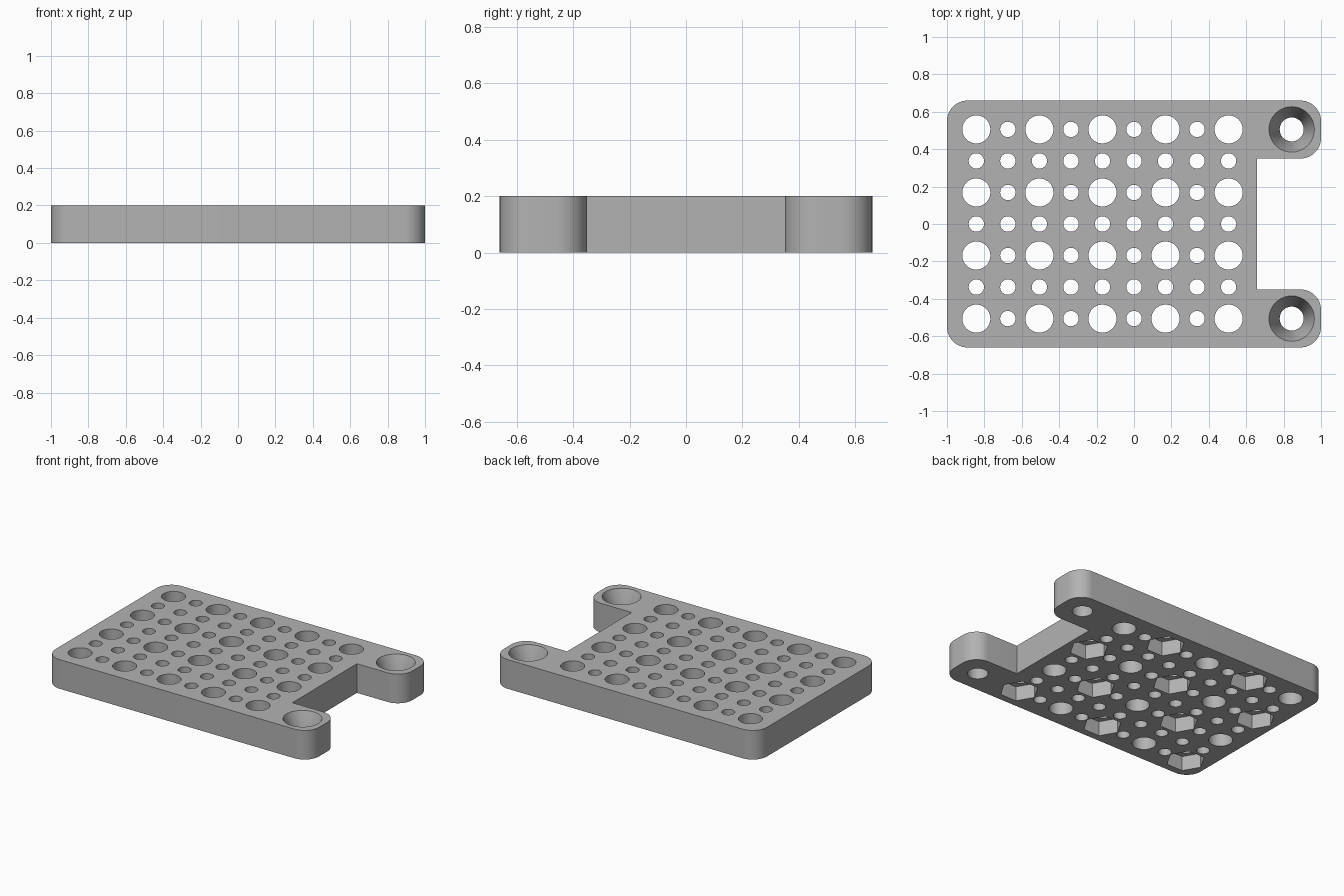
import bpy, bmesh, math
from mathutils import Matrix, Vector

if "Cube" in bpy.data.objects:
    bpy.data.objects.remove(bpy.data.objects["Cube"])

THICK, PITCH, HALF_Y, CORNER = 0.2, 0.1686, 0.66, 0.11

grey = bpy.data.materials.new("plain grey")
grey.use_nodes = True
colour = (0.45, 0.45, 0.45, 1)
grey.diffuse_color = colour
grey.node_tree.nodes["Principled BSDF"].inputs["Base Color"].default_value = colour


def make_object(name, bm):
    bmesh.ops.recalc_face_normals(bm, faces=bm.faces)
    mesh = bpy.data.meshes.new(name)
    bm.to_mesh(mesh)
    bm.free()
    mesh.materials.append(grey)
    obj = bpy.data.objects.new(name, mesh)
    bpy.context.collection.objects.link(obj)
    return obj


def add_cone(bm, x, y, z0, z1, r0, r1, sides):
    bmesh.ops.create_cone(bm, cap_ends=True, segments=sides, radius1=r0, radius2=r1,
                          depth=z1 - z0, matrix=Matrix.Translation((x, y, (z0 + z1) / 2)))


def corner(x, y, start, steps=12):
    """Quarter-circle arc around a corner centre."""
    angles = [math.radians(start + 90 * i / steps) for i in range(steps + 1)]
    return [(x + CORNER * math.cos(a), y + CORNER * math.sin(a)) for a in angles]


# Plate outline: rounded corners, with a square notch between two mounting tabs
near, far, tab, notch = 1 - CORNER, HALF_Y - CORNER, 0.35, 0.657
outline = (corner(near, tab + CORNER, 270) + corner(near, far, 0)
           + corner(-near, far, 90) + corner(-near, -far, 180)
           + corner(near, -far, 270) + corner(near, -tab - CORNER, 0)
           + [(notch, -tab), (notch, tab)])
bm = bmesh.new()
base = bm.faces.new([bm.verts.new((x, y, 0)) for x, y in outline])
top = bmesh.ops.extrude_face_region(bm, geom=[base])
bmesh.ops.translate(bm, vec=Vector((0, 0, THICK)),
                    verts=[v for v in top["geom"] if isinstance(v, bmesh.types.BMVert)])
plate = make_object("mounting_plate", bm)

# Through holes: large ones on every second row and column, small ones between
holes, pockets = bmesh.new(), bmesh.new()
for col in range(9):
    for row in range(7):
        x, y = (col - 5) * PITCH, (row - 3) * PITCH
        large = col % 2 == 0 and row % 2 == 0
        add_cone(holes, x, y, -0.1, THICK + 0.1, *[0.075 if large else 0.041] * 2, 40)
        # Hexagonal nut pockets under alternate large holes
        if large and (col + row) % 4 == 0:
            hexagon = bmesh.ops.create_cone(
                pockets, cap_ends=True, segments=6, radius1=0.122, radius2=0.122, depth=0.2,
                matrix=Matrix.Rotation(math.radians(30), 4, "Z"))
            bmesh.ops.translate(pockets, verts=hexagon["verts"], vec=Vector((x, y, 0)))

# Tab screw holes with deep tapered countersinks
for y in (-3 * PITCH, 3 * PITCH):
    add_cone(holes, 5 * PITCH, y, -0.1, THICK + 0.1, 0.064, 0.064, 48)
    add_cone(pockets, 5 * PITCH, y, 0.04, THICK + 0.02, 0.06, 0.129, 48)

# Cut the holes, then the pockets
for name, cutter_bm in (("hole_cutter", holes), ("pocket_cutter", pockets)):
    cutter = make_object(name, cutter_bm)
    cutter.hide_render = True
    cut = plate.modifiers.new(name, "BOOLEAN")
    cut.operation, cut.solver, cut.object = "DIFFERENCE", "EXACT", cutter
    bpy.context.view_layer.objects.active = plate
    bpy.ops.object.modifier_apply(modifier=cut.name)
    bpy.data.objects.remove(cutter)

bpy.ops.object.select_all(action="DESELECT")
plate.select_set(True)
bpy.context.view_layer.objects.active = plate
bpy.ops.object.shade_smooth_by_angle(angle=math.radians(30))
